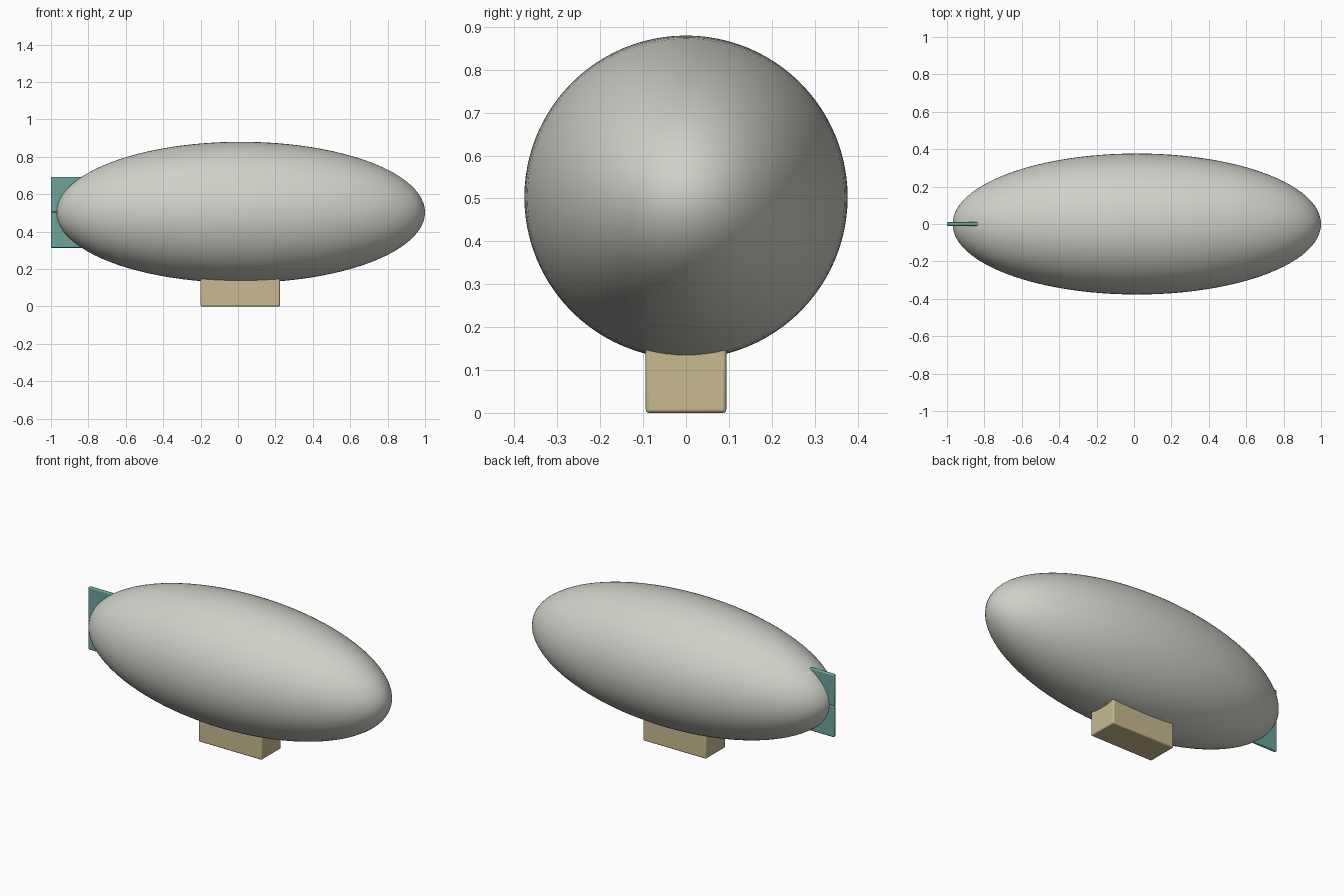
import bpy

default = bpy.data.objects.get("Cube")
if default:
    bpy.data.objects.remove(default, do_unlink=True)


def material(name, rgb):
    mat = bpy.data.materials.new(name)
    mat.use_nodes = True
    colour = (*rgb, 1)
    mat.diffuse_color = colour
    mat.node_tree.nodes["Principled BSDF"].inputs["Base Color"].default_value = colour
    return mat


def finish(name, mat):
    obj = bpy.context.object
    obj.name = name
    obj.data.materials.append(mat)
    return obj


def rounded_box(name, low, high, bevel, mat):
    centre = [(a + b) / 2 for a, b in zip(low, high)]
    bpy.ops.mesh.primitive_cube_add(size=1, location=centre)
    obj = finish(name, mat)
    obj.scale = [b - a for a, b in zip(low, high)]
    bpy.ops.object.transform_apply(location=False, rotation=False, scale=True)
    mod = obj.modifiers.new("soft_edges", "BEVEL")
    mod.width = bevel
    mod.segments = 3
    bpy.ops.object.shade_smooth_by_angle()
    return obj


grey = material("envelope_grey", (0.64, 0.64, 0.59))
tan = material("gondola_tan", (0.58, 0.49, 0.28))
teal = material("fin_teal", (0.15, 0.37, 0.33))

AXIS = 0.503  # height of the envelope's long axis

# Envelope: stretched sphere with its poles at nose and tail
bpy.ops.mesh.primitive_uv_sphere_add(segments=96, ring_count=48, radius=1,
                                     location=(0.015, 0, AXIS), rotation=(0, 1.570796, 0))
envelope = finish("envelope", grey)
envelope.scale = (0.377, 0.377, 0.985)
bpy.ops.object.transform_apply(location=False, rotation=True, scale=True)
bpy.ops.object.shade_smooth()

# Gondola, its top sunk into the envelope
rounded_box("gondola", (-0.2, -0.094, 0), (0.225, 0.094, 0.19), 0.008, tan)

# Upper and lower tail fins
for name, bottom in (("upper_fin", AXIS), ("lower_fin", AXIS - 0.19)):
    rounded_box(name, (-1, -0.01, bottom), (-0.8, 0.01, bottom + 0.19), 0.006, teal)
